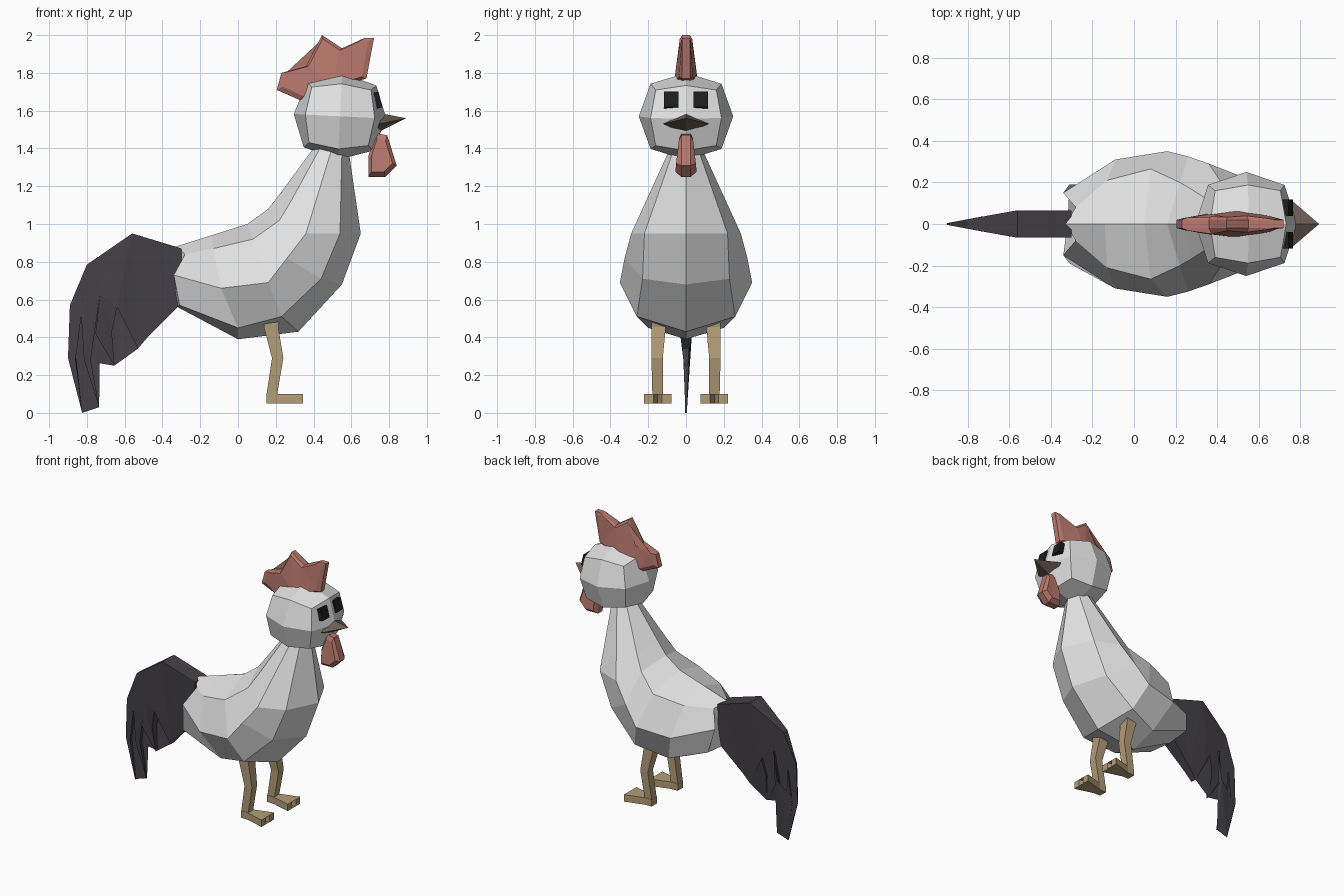
import bpy, bmesh
from mathutils import Vector, Matrix

if "Cube" in bpy.data.objects:
    bpy.data.objects.remove(bpy.data.objects["Cube"])


def material(name, rgb):
    m = bpy.data.materials.new(name)
    m.diffuse_color = (*rgb, 1)
    m.use_nodes = True
    m.node_tree.nodes["Principled BSDF"].inputs["Base Color"].default_value = m.diffuse_color
    return m


WHITE = material("white_feather", (0.76, 0.76, 0.76))
DARK = material("dark_tail_feather", (0.058, 0.054, 0.063))
RED = material("comb_red", (0.48, 0.19, 0.155))
TAN = material("leg_tan", (0.45, 0.335, 0.185))
BROWN = material("beak_brown", (0.15, 0.11, 0.09))
BLACK = material("eye_black", (0.012, 0.012, 0.013))


def finish(bm, name, mat):
    bmesh.ops.recalc_face_normals(bm, faces=bm.faces)
    me = bpy.data.meshes.new(name)
    bm.to_mesh(me)
    bm.free()
    me.materials.append(mat)
    ob = bpy.data.objects.new(name, me)
    bpy.context.collection.objects.link(ob)
    return ob


def loft(name, rings, mat):
    """Skin closed rings of equal length and cap both ends."""
    bm = bmesh.new()
    rows = [[bm.verts.new(p) for p in r] for r in rings]
    n = len(rows[0])
    for a, b in zip(rows, rows[1:]):
        for i in range(n):
            j = (i + 1) % n
            bm.faces.new((a[i], a[j], b[j], b[i]))
    caps = [bm.faces.new(rows[0]), bm.faces.new(rows[-1])]
    bmesh.ops.triangulate(bm, faces=caps)
    return finish(bm, name, mat)


def slab(name, outline, half, mat, rim=None, inset=1.0):
    """Plate in the xz plane; half(x, z) is its half thickness, rim the edge's."""
    cx = sum(p[0] for p in outline) / len(outline)
    cz = sum(p[1] for p in outline) / len(outline)
    inner = [(cx + (x - cx) * inset, cz + (z - cz) * inset) for x, z in outline]

    def side(s):
        return [(x, s * half(x, z), z) for x, z in inner]

    rings = [side(-1), side(1)]
    if rim:
        rings[1:1] = [[(x, s * rim, z) for x, z in outline] for s in (-1, 1)]
    return loft(name, rings, mat)


def clamp(v, lo=0.0, hi=1.0):
    return max(lo, min(hi, v))


# Body: half rings from back to belly, mirrored across y, tail end to neck
half_rings = [
    [(-.33, 0, .88), (-.28, .08, .84), (-.34, .15, .73), (-.31, .19, .57), (-.32, 0, .56)],
    [(-.14, 0, .94), (-.13, .21, .87), (-.09, .31, .66), (0, .20, .45), (0, 0, .39)],
    [(.05, 0, 1.0), (.08, .265, .92), (.16, .35, .69), (.23, .26, .51), (.32, 0, .43)],
    [(.16, 0, 1.08), (.22, .20, 1.02), (.26, .325, .82), (.44, .23, .71), (.55, 0, .68)],
    [(.23, 0, 1.17), (.28, .165, 1.12), (.36, .29, .95), (.54, .22, .95), (.65, 0, .95)],
    [(.42, 0, 1.43), (.45, .055, 1.43), (.50, .08, 1.41), (.55, .07, 1.38), (.59, 0, 1.36)],
]
loft("body", [h + [(x, -y, z) for x, y, z in h[3:0:-1]] for h in half_rings], WHITE)

# Head: cube cut once each way and rounded
bm = bmesh.new()
bmesh.ops.create_cube(bm, size=2)
bmesh.ops.subdivide_edges(bm, edges=bm.edges, cuts=1, use_grid_fill=True)
for v in bm.verts:
    v.co = v.co.normalized().lerp(v.co, 0.15)
    v.co = Vector((v.co.x * .245, v.co.y * .25, v.co.z * .23))
bm.transform(Matrix.Translation((.54, 0, 1.57)) @ Matrix.Rotation(0.05, 4, 'Y'))
finish(bm, "head", WHITE)

# Eyes
for s, label in ((1, "left"), (-1, "right")):
    bm = bmesh.new()
    bmesh.ops.create_cube(bm, size=1)
    bm.transform(Matrix.Translation((.735, s * .078, 1.655))
                 @ Matrix.Rotation(-0.25, 4, 'Y')
                 @ Matrix.Diagonal((.04, .078, .085, 1)))
    finish(bm, label + "_eye", BLACK)

# Beak
bm = bmesh.new()
base = [bm.verts.new(p) for p in ((.76, 0, 1.585), (.75, .12, 1.53), (.72, 0, 1.475), (.75, -.12, 1.53))]
tip = bm.verts.new((.89, 0, 1.56))
bm.faces.new(base)
for i in range(4):
    bm.faces.new((base[i], base[(i + 1) % 4], tip))
finish(bm, "beak", BROWN)

# Comb
slab("comb", [(.205, 1.71), (.23, 1.80), (.36, 1.835), (.445, 2.0), (.55, 1.93), (.67, 1.985),
              (.72, 1.985), (.68, 1.77), (.50, 1.72), (.33, 1.655)],
     lambda x, z: .02 + .05 * clamp(1 - abs(x - .47) / .28) * clamp((2.05 - z) / .25),
     RED, rim=.02, inset=.88)

# Wattle
slab("wattle", [(.73, 1.48), (.79, 1.47), (.84, 1.31), (.78, 1.25), (.69, 1.25), (.69, 1.36)],
     lambda x, z: clamp(.055 - .12 * (z - 1.30), .035, .056), RED, rim=.025, inset=.75)

# Tail: drooping feathers, thinning toward the tips
slab("tail", [(-.30, .87), (-.33, .88), (-.56, .95), (-.80, .785), (-.89, .57), (-.90, .29),
              (-.825, .0), (-.86, .28), (-.83, .51), (-.815, .28), (-.735, .03), (-.78, .28),
              (-.73, .63), (-.755, .42), (-.655, .25), (-.668, .43), (-.64, .56),
              (-.53, .34), (-.475, .405), (-.32, .56), (-.30, .57)],
     lambda x, z: .004 + .062 * min(clamp((x + .90) / .33), clamp((z - .2) / .5)), DARK)

# Legs and two-toed feet
leg_path = [(.18, .145, .50, .04), (.175, .145, .455, .038), (.21, .153, .29, .03), (.178, .15, .09, .028)]
foot = [(.15, -.03), (.205, -.032), (.345, -.072), (.345, -.022), (.26, 0),
        (.345, .022), (.345, .072), (.205, .032), (.15, .03)]
for s, label in ((1, "left"), (-1, "right")):
    loft(label + "_leg", [[(x + a * r, s * y + b * r, z) for a, b in ((-1, -1), (1, -1), (1, 1), (-1, 1))]
                          for x, y, z, r in leg_path], TAN)
    loft(label + "_foot", [[(x, s * .15 + y, z) for x, y in foot] for z in (.05, .10)], TAN)
